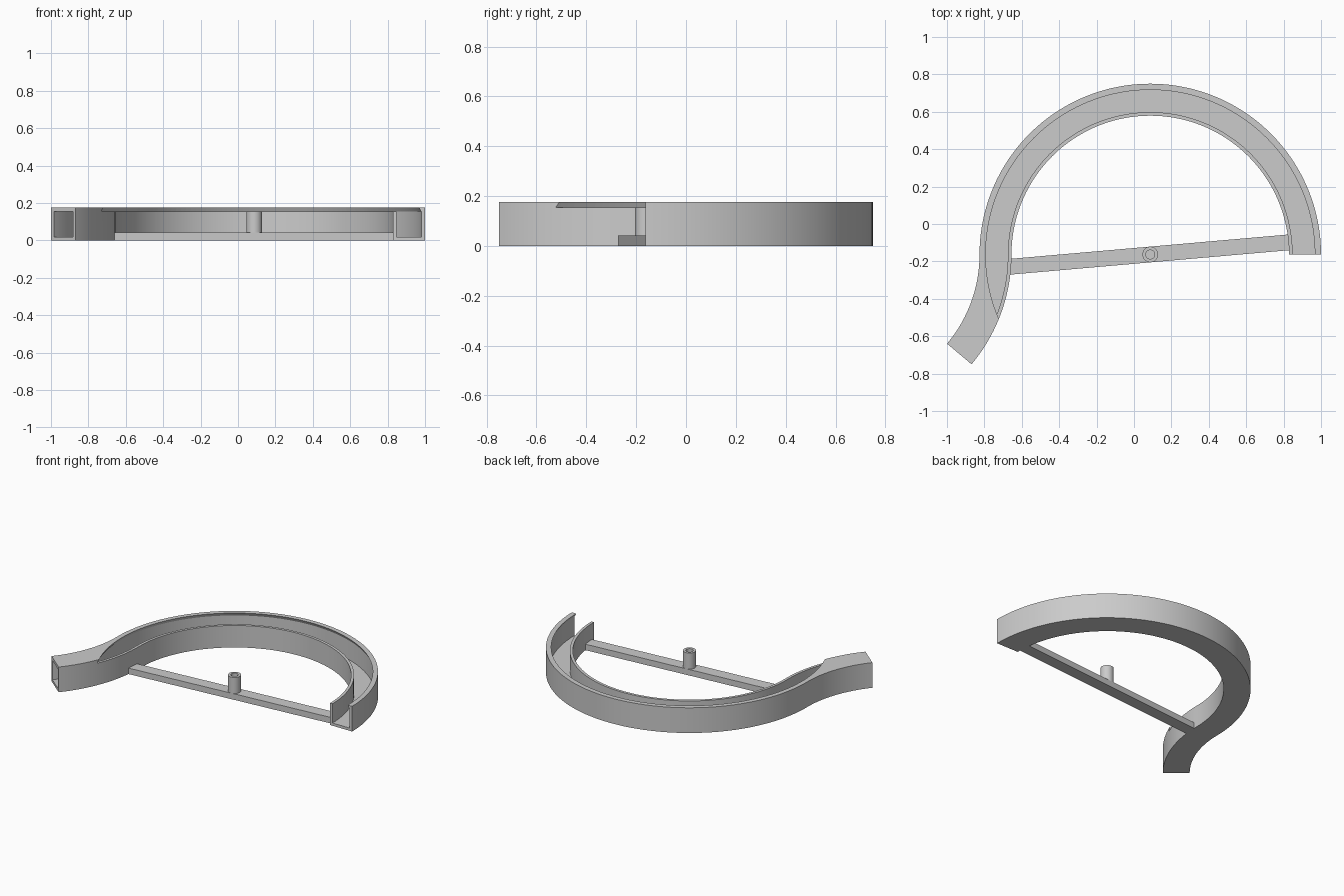
import bpy, bmesh
from math import sin, cos, radians, pi

if "Cube" in bpy.data.objects:
    bpy.data.objects.remove(bpy.data.objects["Cube"], do_unlink=True)

CX, CY = 0.087, -0.163            # centre of the big arc
R_OUT, R_IN, HEIGHT = 0.913, 0.742, 0.177
WIDTH, WALL, RIM = R_OUT - R_IN, 0.019, 0.154
TILT = radians(5)

grey = bpy.data.materials.new("light grey")
grey.use_nodes = True
grey.diffuse_color = (0.6, 0.6, 0.6, 1)
grey.node_tree.nodes["Principled BSDF"].inputs["Base Color"].default_value = (0.6, 0.6, 0.6, 1)


def finish(bm, name):
    bmesh.ops.recalc_face_normals(bm, faces=bm.faces)
    mesh = bpy.data.meshes.new(name)
    bm.to_mesh(mesh)
    bm.free()
    mesh.materials.append(grey)
    obj = bpy.data.objects.new(name, mesh)
    bpy.context.collection.objects.link(obj)
    return obj


def smooth(obj):
    bpy.ops.object.select_all(action='DESELECT')
    obj.select_set(True)
    bpy.context.view_layer.objects.active = obj
    bpy.ops.object.shade_smooth_by_angle(angle=radians(30))


def sweep(bm, profile, stations, closed=False):
    """Sweep a closed (offset, z) profile; a station is (centre x, angle, radius, sign)."""
    rings = []
    for x, a, r, s in stations:
        rings.append([bm.verts.new((x + (r + s * d) * cos(a), CY + (r + s * d) * sin(a), z))
                      for d, z in profile])
    pairs = list(zip(rings, rings[1:]))
    if closed:
        pairs.append((rings[-1], rings[0]))
    n = len(profile)
    for p, q in pairs:
        for i in range(n):
            j = (i + 1) % n
            bm.faces.new((p[i], p[j], q[j], q[i]))
    return rings


def rectangle(d0, d1, z0, z1):
    return [(d0, z0), (d1, z0), (d1, z1), (d0, z1)]


# Curved channel: a hollow square tube, half circle followed by a reverse bend
N, M = 96, 24
path = [(CX, pi * i / N, R_OUT, -1) for i in range(N + 1)]
path += [(CX - R_OUT - R_IN, -radians(40) * i / M, R_IN, 1) for i in range(1, M + 1)]
bm = bmesh.new()
outer = sweep(bm, rectangle(0, WIDTH, 0, HEIGHT), path)
inner = sweep(bm, rectangle(WALL, WIDTH - WALL, WALL, RIM + 0.001), path)
for end in (0, -1):
    o, c = outer[end], inner[end]
    for i in range(4):
        j = (i + 1) % 4
        bm.faces.new((o[i], o[j], c[j], c[i]))
channel = finish(bm, "curved_channel")

# Conical recess that opens the roof and leaves an undercut lip on the outer wall
r_low, r_top = 0.892, 0.880
rise = HEIGHT - RIM
bpy.ops.mesh.primitive_cone_add(vertices=192, radius1=r_low, radius2=2 * r_top - r_low,
                                depth=2 * rise, location=(CX, CY, HEIGHT))
cutter = bpy.context.object
cutter.name = "recess_cutter"
cutter.hide_render = True
cut = channel.modifiers.new("recess", 'BOOLEAN')
cut.operation, cut.solver, cut.object = 'DIFFERENCE', 'EXACT', cutter
smooth(channel)
bpy.ops.object.modifier_apply(modifier="recess")
bpy.data.objects.remove(cutter, do_unlink=True)
smooth(channel)

# Cross bar, its ends buried in the inner wall
bm = bmesh.new()
bmesh.ops.create_cube(bm, size=1)
left, right, bar_top = -0.756, 0.75, 0.042
for v in bm.verts:
    x = left if v.co.x < 0 else right
    y = 0.042 if v.co.y > 0 else -0.042
    z = bar_top if v.co.z > 0 else 0
    v.co = (CX + x * cos(TILT) - y * sin(TILT), CY + x * sin(TILT) + y * cos(TILT), z)
finish(bm, "cross_bar")

# Hollow pivot post at the centre of the arc
bm = bmesh.new()
sweep(bm, rectangle(0.024, 0.042, bar_top - 0.005, 0.155),
      [(CX, 2 * pi * i / 48, 0, 1) for i in range(48)], closed=True)
smooth(finish(bm, "pivot_post"))
